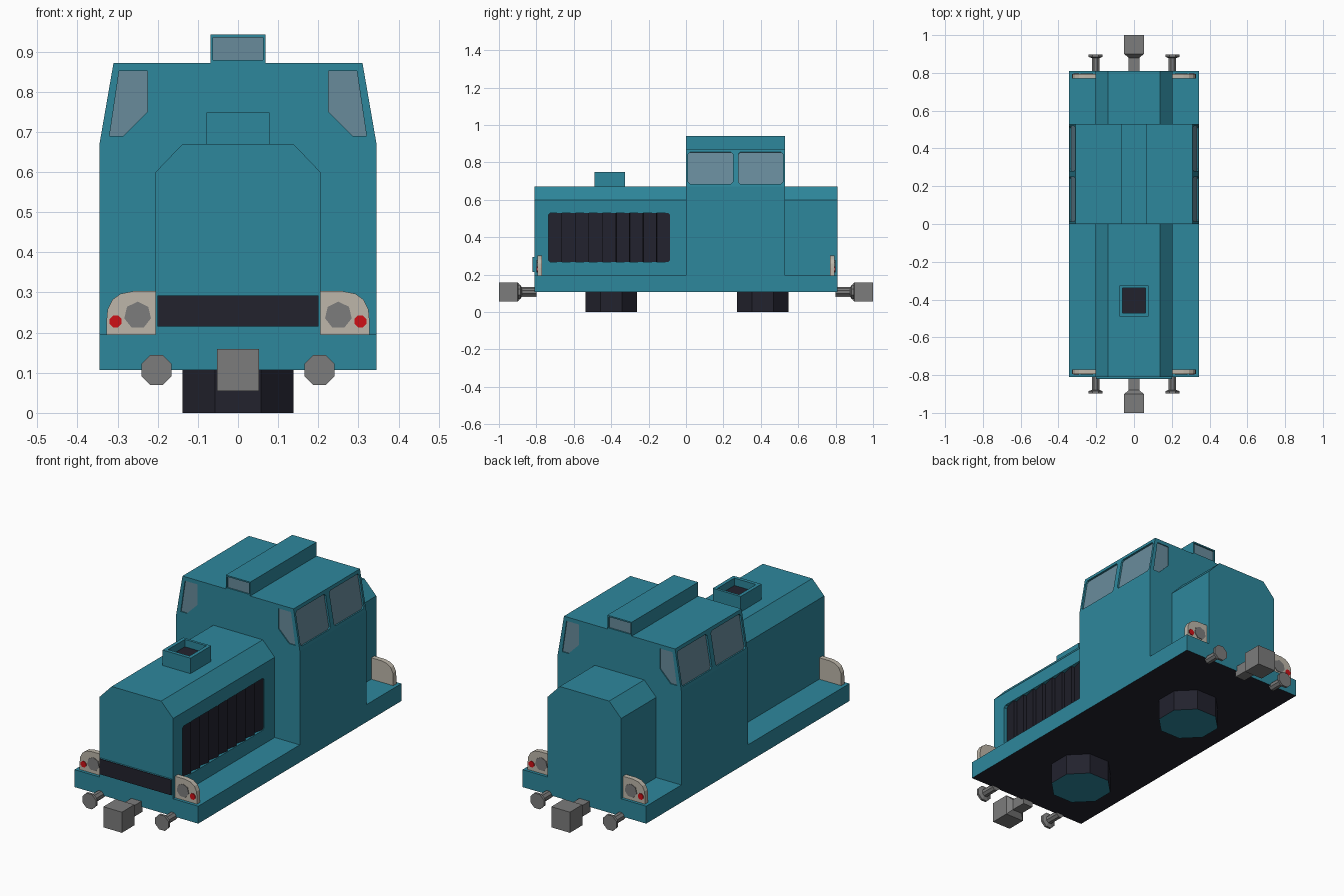
import bpy, bmesh, math
from mathutils import Vector as V

if "Cube" in bpy.data.objects:
    bpy.data.objects.remove(bpy.data.objects["Cube"])


def material(name, r, g, b):
    m = bpy.data.materials.new(name)
    m.diffuse_color = (r, g, b, 1)
    m.use_nodes = True
    m.node_tree.nodes["Principled BSDF"].inputs["Base Color"].default_value = m.diffuse_color
    return m


TEAL = material("teal paint", 0.027, 0.245, 0.335)
DARK = material("dark grey", 0.016, 0.016, 0.027)
GLASS = material("window glass", 0.14, 0.26, 0.33)
BEIGE = material("beige", 0.51, 0.47, 0.40)
GREY = material("metal grey", 0.20, 0.20, 0.20)
RED = material("red lamp", 0.62, 0.005, 0.008)


def finish(name, bm, mats, rule=None):
    bmesh.ops.recalc_face_normals(bm, faces=bm.faces)
    bm.normal_update()
    if rule:
        for f in bm.faces:
            f.material_index = int(rule(f.normal))
    me = bpy.data.meshes.new(name)
    bm.to_mesh(me)
    bm.free()
    for m in mats:
        me.materials.append(m)
    ob = bpy.data.objects.new(name, me)
    bpy.context.collection.objects.link(ob)
    return ob


def solid(name, ring, vec, mats, rule=None):
    """Extrude a ring of 3D points along a vector."""
    bm = bmesh.new()
    f = bm.faces.new([bm.verts.new(p) for p in ring])
    ext = bmesh.ops.extrude_face_region(bm, geom=[f], use_keep_orig=True)
    bmesh.ops.translate(bm, vec=vec, verts=[e for e in ext["geom"] if isinstance(e, bmesh.types.BMVert)])
    return finish(name, bm, mats, rule)


def xz(pts, y):
    return [V((x, y, z)) for x, z in pts]


def box(name, x0, x1, y0, y1, z0, z1, mats, rule=None):
    return solid(name, xz([(x0, z0), (x1, z0), (x1, z1), (x0, z1)], y0), (0, y1 - y0, 0), mats, rule)


def ngon(n, r, cx, cz, rot):
    return [(cx + r * math.cos(rot + i * math.tau / n), cz + r * math.sin(rot + i * math.tau / n)) for i in range(n)]


def turned(name, n, rot, profile, cx, cz, s, mat):
    """Stack of n-sided rings (y, radius) along y."""
    bm = bmesh.new()
    rings = [[bm.verts.new(p) for p in xz(ngon(n, r, cx, cz, rot), s * y)] for y, r in profile]
    for a, b in zip(rings, rings[1:]):
        for i in range(n):
            bm.faces.new((a[i], a[(i + 1) % n], b[(i + 1) % n], b[i]))
    bm.faces.new(rings[0])
    bm.faces.new(rings[-1])
    return finish(name, bm, [mat])


def rounded(u0, u1, v0, v1, r=0.01):
    return [(u0 + r, v0), (u1 - r, v0), (u1, v0 + r), (u1, v1 - r),
            (u1 - r, v1), (u0 + r, v1), (u0, v1 - r), (u0, v0 + r)]


def recess(target, ring, normal, depth, name=None, mat=None):
    """Cut a pocket in the target and lay a thin plate on its floor."""
    n = V(normal).normalized()
    cutter = solid("cutter", [p + n * 0.01 for p in ring], -n * (0.01 + depth), [TEAL])
    mod = target.modifiers.new("pocket", "BOOLEAN")
    mod.operation, mod.solver, mod.object = "DIFFERENCE", "EXACT", cutter
    bpy.context.view_layer.objects.active = target
    bpy.ops.object.modifier_apply(modifier=mod.name)
    bpy.data.objects.remove(cutter)
    if name:
        solid(name, [p - n * (depth + 0.001) for p in ring], n * 0.004, [mat])


down = lambda n: n.z < -0.9

# chassis with dark underside, and two bogies
box("chassis", -0.345, 0.345, -0.81, 0.81, 0.107, 0.195, [TEAL, DARK], down)
for name, y in (("front_bogie", -0.4), ("rear_bogie", 0.41)):
    ring = [V((a, y + b, 0)) for a, b in ngon(8, 0.149, 0, 0, math.pi / 8)]
    solid(name, ring, (0, 0, 0.108), [DARK, TEAL], down)

# hoods
hood_profile = [(-0.205, 0.195), (0.205, 0.195), (0.205, 0.6), (0.138, 0.67), (-0.138, 0.67), (-0.205, 0.6)]
front_hood = solid("front_hood", xz(hood_profile, -0.81), (0, 0.81, 0), [TEAL])
solid("rear_hood", xz(hood_profile, 0.53), (0, 0.28, 0), [TEAL])

# louvred side grille, right side only
Y0, Y1, SLATS = -0.735, -0.085, 9
recess(front_hood, [V((0.205, y, z)) for y, z in rounded(Y0, Y1, 0.267, 0.53)], (1, 0, 0), 0.025)
pitch = (Y1 - Y0) / SLATS
teeth = [V((0.179, Y1, 0.268)), V((0.179, Y0, 0.268))]
for i in range(SLATS):
    teeth += [V((0.186, Y0 + i * pitch + 0.001, 0.268)), V((0.203, Y0 + (i + 1) * pitch - 0.001, 0.268))]
solid("side_louvres", teeth, (0, 0, 0.261), [DARK])

# front grille strip
box("front_grille_frame", -0.2, 0.2, -0.817, -0.81, 0.215, 0.293, [TEAL])
box("front_grille", -0.2, 0.2, -0.82, -0.817, 0.215, 0.293, [DARK])

# exhaust vent on the hood
vent = box("vent", -0.078, 0.078, -0.49, -0.325, 0.668, 0.748, [TEAL])
recess(vent, [V((x, y, 0.748)) for x, y in ((-0.06, -0.472), (0.06, -0.472), (0.06, -0.338), (-0.06, -0.338))],
       (0, 0, 1), 0.04, "vent_floor", DARK)

# cab and roof box
cab = solid("cab", xz([(-0.345, 0.195), (0.345, 0.195), (0.345, 0.67), (0.31, 0.872),
                       (-0.31, 0.872), (-0.345, 0.67)], 0), (0, 0.53, 0), [TEAL])
roof = box("roof_box", -0.068, 0.068, 0, 0.53, 0.871, 0.942, [TEAL])

# windows
slope = 0.035 / 0.202
end_window = [(0.296, 0.852), (0.225, 0.852), (0.225, 0.75), (0.285, 0.69), (0.32, 0.69)]
for s, side in ((-1, "left"), (1, "right")):
    for y0, y1, pos in ((0.012, 0.25, "front"), (0.28, 0.518, "rear")):
        ring = [V((s * (0.345 - (z - 0.67) * slope), y, z)) for y, z in rounded(y0, y1, 0.685, 0.855)]
        recess(cab, ring, (s, 0, slope), 0.012, f"{side}_{pos}_side_window", GLASS)
    for y, n, pos in ((0, -1, "front"), (0.53, 1, "rear")):
        recess(cab, xz([(s * x, z) for x, z in end_window], y), (0, n, 0), 0.008,
               f"{side}_{pos}_end_window", GLASS)
for y, n, pos in ((0, -1, "front"), (0.53, 1, "rear")):
    recess(roof, xz([(-0.062, 0.879), (0.062, 0.879), (0.062, 0.935), (-0.062, 0.935)], y), (0, n, 0), 0.01,
           f"roof_{pos}_window", GLASS)

# lamps, buffers and couplers at both ends
panel = [(0.204, 0.195), (0.204, 0.303), (0.262, 0.303), (0.292, 0.297), (0.313, 0.282),
         (0.325, 0.258), (0.327, 0.235), (0.327, 0.195)]
for e, end in ((-1, "front"), (1, "rear")):
    for s, side in ((-1, "left"), (1, "right")):
        tag = f"{end}_{side}_"
        solid(tag + "lamp_panel", xz([(s * x, z) for x, z in panel], e * 0.77), (0, e * 0.025, 0), [BEIGE])
        solid(tag + "headlight", xz(ngon(7, 0.034, s * 0.25, 0.243, math.pi / 2), e * 0.794),
              (0, e * 0.004, 0), [GREY])
        solid(tag + "tail_lamp", xz(ngon(8, 0.016, s * 0.305, 0.228, math.pi / 8), e * 0.794),
              (0, e * 0.004, 0), [RED])
        turned(tag + "buffer", 8, math.pi / 8,
               [(0.8, 0.021), (0.878, 0.021), (0.885, 0.0405), (0.897, 0.0405)], s * 0.203, 0.107, e, GREY)
    q = math.sqrt(2)
    turned(end + "_coupler", 4, math.pi / 4,
           [(0.8, 0.028 * q), (0.88, 0.028 * q), (0.9, 0.052 * q), (1.0, 0.052 * q)], 0, 0.107, e, GREY)
